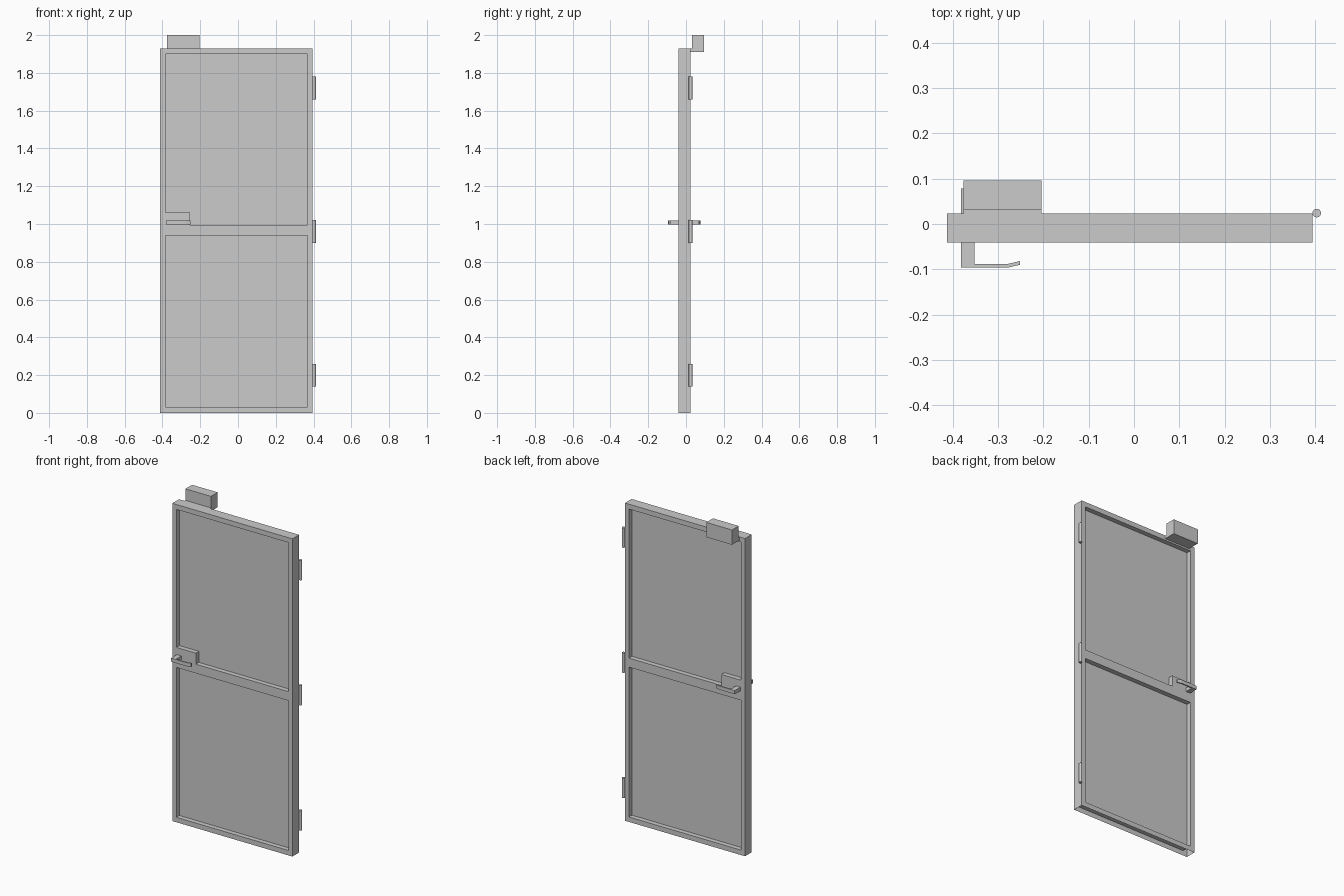
import bpy, bmesh, math

if "Cube" in bpy.data.objects:
    bpy.data.objects.remove(bpy.data.objects["Cube"])

YF, YB = -0.041, 0.023          # front and back planes of the door
YM = (YF + YB) / 2


def prism(name, pts, lo, hi, axis='z'):
    """Extrude a 2D outline: axis 'z' takes (x, y) points, 'y' takes (x, z)."""
    bm = bmesh.new()
    at = (lambda p, h: (p[0], p[1], h)) if axis == 'z' else (lambda p, h: (p[0], h, p[1]))
    a = [bm.verts.new(at(p, lo)) for p in pts]
    b = [bm.verts.new(at(p, hi)) for p in pts]
    bm.faces.new(a)
    bm.faces.new(b)
    n = len(pts)
    for i in range(n):
        j = (i + 1) % n
        bm.faces.new((a[i], a[j], b[j], b[i]))
    bmesh.ops.recalc_face_normals(bm, faces=bm.faces)
    me = bpy.data.meshes.new(name)
    bm.to_mesh(me)
    bm.free()
    ob = bpy.data.objects.new(name, me)
    bpy.context.collection.objects.link(ob)
    return ob


def rect(x0, x1, y0, y1):
    return [(x0, y0), (x1, y0), (x1, y1), (x0, y1)]


# Door leaf, with recessed panels cut from both faces
door = prism("door_leaf", rect(-0.413, 0.394, 0, 1.93), YF, YB, 'y')
lower = rect(-0.385, 0.367, 0.03, 0.94)
upper = [(-0.255, 0.995), (0.367, 0.995), (0.367, 1.90),
         (-0.385, 1.90), (-0.385, 1.062), (-0.255, 1.062)]   # notch leaves the lock plate
cutters = []
for outline in (lower, upper):
    for y0, y1 in ((YF - 0.1, YM - 0.003), (YM + 0.003, YB + 0.1)):
        c = prism("panel_cutter", outline, y0, y1, 'y')
        c.hide_render = True
        m = door.modifiers.new("recess", 'BOOLEAN')
        m.object, m.operation, m.solver = c, 'DIFFERENCE', 'EXACT'
        cutters.append(c)
deps = bpy.context.evaluated_depsgraph_get()
door.data = bpy.data.meshes.new_from_object(door.evaluated_get(deps))
door.modifiers.clear()
for c in cutters:
    bpy.data.objects.remove(c)

# The sheet-metal leaf is open underneath
bm = bmesh.new()
bm.from_mesh(door.data)
under = [f for f in bm.faces if all(abs(v.co.z) < 1e-4 for v in f.verts)]
bmesh.ops.delete(bm, geom=under, context='FACES_ONLY')
bm.to_mesh(door.data)
bm.free()

# Lever handles: front outline, mirrored to the back
lever = [(-0.382, YF), (-0.382, -0.096), (-0.277, -0.096), (-0.252, -0.090),
         (-0.252, -0.082), (-0.278, -0.088), (-0.352, -0.088), (-0.352, YF)]
prism("front_handle", lever, 0.997, 1.019)
prism("back_handle", [(x, 2 * YM - y) for x, y in lever], 0.997, 1.019)

# Closer box and its mounting plate
prism("closer_box", rect(-0.376, -0.204, 0.032, 0.096), 1.91, 2.0)
prism("closer_mount", rect(-0.376, -0.204, YB, 0.032), 1.91, 1.93)

# Hinge barrels
for z in (0.14, 0.90, 1.66):
    bpy.ops.mesh.primitive_cylinder_add(vertices=16, radius=0.0095, depth=0.12,
                                        location=(0.4035, 0.024, z + 0.06))
    bpy.context.object.name = "hinge"
    bpy.ops.object.shade_smooth_by_angle(angle=math.radians(30))
